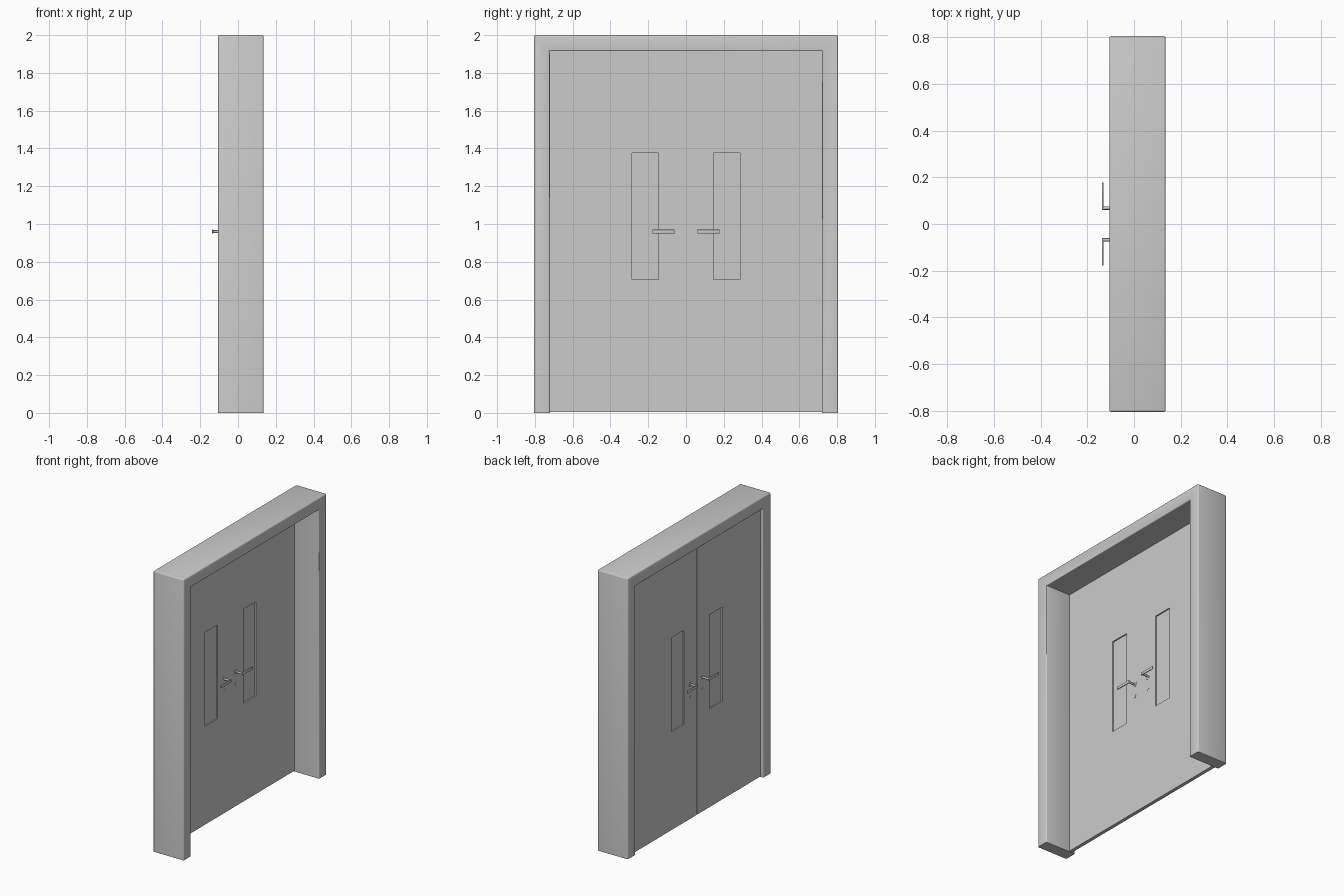
import bpy, bmesh
from math import radians
from mathutils import Vector, Matrix

if "Cube" in bpy.data.objects:
    bpy.data.objects.remove(bpy.data.objects["Cube"])


def finish(name, bm, smooth=False):
    bmesh.ops.recalc_face_normals(bm, faces=bm.faces)
    me = bpy.data.meshes.new(name)
    bm.to_mesh(me)
    bm.free()
    ob = bpy.data.objects.new(name, me)
    bpy.context.collection.objects.link(ob)
    if smooth:
        bpy.ops.object.select_all(action='DESELECT')
        ob.select_set(True)
        bpy.context.view_layer.objects.active = ob
        bpy.ops.object.shade_smooth_by_angle(angle=radians(35))
    return ob


def extrude(points, direction):
    bm = bmesh.new()
    face = bm.faces.new([bm.verts.new(p) for p in points])
    res = bmesh.ops.extrude_face_region(bm, geom=[face], use_keep_orig=True)
    verts = [g for g in res['geom'] if isinstance(g, bmesh.types.BMVert)]
    bmesh.ops.translate(bm, verts=verts, vec=direction)
    bmesh.ops.recalc_face_normals(bm, faces=bm.faces)
    return bm


def box(name, x, y, z, bevel=0):
    bm = bmesh.new()
    bmesh.ops.create_cube(bm, size=1)
    for v in bm.verts:
        v.co = Vector([(r[0] + r[1]) / 2 + c * (r[1] - r[0])
                       for r, c in zip((x, y, z), v.co)])
    if bevel:
        bmesh.ops.bevel(bm, geom=bm.edges[:], offset=bevel, segments=2,
                        profile=0.5, affect='EDGES')
    return finish(name, bm, bool(bevel))


def disc(name, x0, x1, y, z, r):
    bm = bmesh.new()
    m = Matrix.Translation(((x0 + x1) / 2, y, z)) @ Matrix.Rotation(radians(90), 4, 'Y')
    bmesh.ops.create_cone(bm, cap_ends=True, segments=24, radius1=r, radius2=r,
                          depth=abs(x1 - x0), matrix=m)
    return finish(name, bm, True)


# Frame: inverted U with softened edges, open at the floor
outline = [(-.805, 0), (-.805, 2), (.805, 2), (.805, 0),
           (.72, 0), (.72, 1.915), (-.72, 1.915), (-.72, 0)]
bm = extrude([(-.105, y, z) for y, z in outline], (.24, 0, 0))
edges = []
for e in bm.edges:
    a, b = e.verts[0].co, e.verts[1].co
    on_floor = a.z < .01 and b.z < .01
    along_x = abs(a.x - b.x) > .1
    if not on_floor and not (along_x and a.z < 1.95):
        edges.append(e)
bmesh.ops.bevel(bm, geom=edges, offset=.008, segments=3, profile=.5, affect='EDGES')
finish("door_frame", bm, True)

# Double door: slab with a central groove on the -x face
X0, X1 = -.085, -.06
section = [(X0, -.721), (X1, -.721), (X1, .721), (X0, .721),
           (X0, .003), (X0 + .015, .003), (X0 + .015, -.003), (X0, -.003)]
door = finish("double_door", extrude([(x, y, .005) for x, y in section], (0, 0, 1.911)))

for s, side in ((1, "right"), (-1, "left")):
    def span(a, b):
        return tuple(sorted((s * a, s * b)))

    # Window opening and recessed pane
    cutter = box("window_cutter_" + side, (-.2, .1), span(.145, .287), (.705, 1.375))
    cutter.hide_render = True
    cutter.hide_viewport = True
    cutter.display_type = 'WIRE'
    mod = door.modifiers.new("window_" + side, 'BOOLEAN')
    mod.operation = 'DIFFERENCE'
    mod.solver = 'EXACT'
    mod.object = cutter
    box("window_pane_" + side, (-.076, -.069), span(.144, .288), (.704, 1.376))

    # Lever handle, rosette and keyhole cover on both faces
    for face, d, where in ((X0, -1, "outer"), (X1, 1, "inner")):
        tag = side + "_" + where
        disc("handle_rosette_" + tag, face - d * .002, face + d * .002, s * .066, .96, .02)
        disc("keyhole_cover_" + tag, face - d * .002, face + d * .0015, s * .066, .872, .014)
        disc("handle_stem_" + tag, face, face + d * .05, s * .068, .96, .007)
        xs = tuple(sorted((face + d * .046, face + d * .053)))
        box("handle_lever_" + tag, xs, span(.06, .178), (.95, .97), .002)
